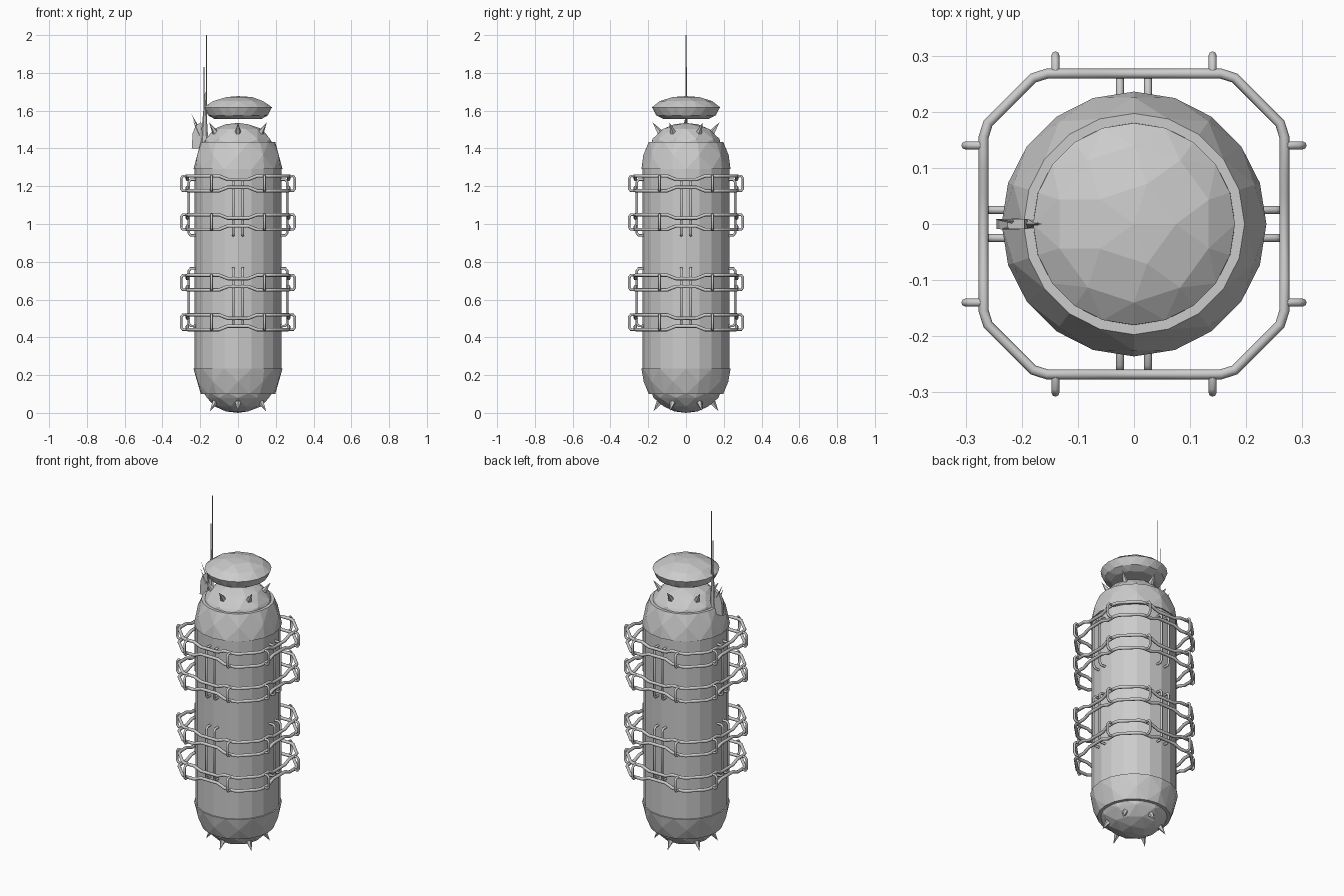
import bpy, bmesh, math
from mathutils import Vector, Matrix

cube = bpy.data.objects.get("Cube")
if cube:
    bpy.data.objects.remove(cube, do_unlink=True)

grey = bpy.data.materials.new("light_grey")
grey.use_nodes = True
COLOUR = (0.6, 0.6, 0.6, 1)
grey.diffuse_color = COLOUR
grey.node_tree.nodes["Principled BSDF"].inputs["Base Color"].default_value = COLOUR


def add_mesh(name, bm):
    bmesh.ops.recalc_face_normals(bm, faces=bm.faces)
    mesh = bpy.data.meshes.new(name)
    bm.to_mesh(mesh)
    bm.free()
    mesh.materials.append(grey)
    obj = bpy.data.objects.new(name, mesh)
    bpy.context.collection.objects.link(obj)
    return obj


def faceted(name, rings):
    """Convex low-poly solid around z from (sides, radius, height) rings."""
    bm = bmesh.new()
    for i, (n, r, z) in enumerate(rings):
        for k in range(n):
            a = math.tau * (k + 0.5 * (i % 2)) / n
            bm.verts.new((r * math.cos(a), r * math.sin(a), z))
    res = bmesh.ops.convex_hull(bm, input=bm.verts[:])
    bmesh.ops.dissolve_limit(bm, angle_limit=0.02, verts=bm.verts[:], edges=bm.edges[:])
    return add_mesh(name, bm)


def tube(name, paths, radius, cyclic=False):
    """Round tubes along straight-segment paths, turned into one mesh."""
    curve = bpy.data.curves.new(name, 'CURVE')
    curve.dimensions = '3D'
    curve.bevel_depth = radius
    curve.bevel_resolution = 2
    curve.use_fill_caps = True
    for path in paths:
        s = curve.splines.new('POLY')
        s.points.add(len(path) - 1)
        for p, co in zip(s.points, path):
            p.co = (*co, 1)
        s.use_cyclic_u = cyclic
    temp = bpy.data.objects.new(name + "_path", curve)
    bpy.context.collection.objects.link(temp)
    bpy.context.view_layer.update()
    dg = bpy.context.evaluated_depsgraph_get()
    mesh = bpy.data.meshes.new_from_object(temp.evaluated_get(dg))
    bpy.data.objects.remove(temp, do_unlink=True)
    mesh.materials.clear()
    mesh.materials.append(grey)
    mesh.name = name
    obj = bpy.data.objects.new(name, mesh)
    bpy.context.collection.objects.link(obj)
    return obj


def cone(bm, base, tip, radius, sides=5, flat=1.0):
    base, tip = Vector(base), Vector(tip)
    d = tip - base
    m = (Matrix.Translation((base + tip) / 2) @ Matrix.Diagonal((1, flat, 1, 1))
         @ d.to_track_quat('Z', 'Y').to_matrix().to_4x4())
    bmesh.ops.create_cone(bm, cap_ends=True, segments=sides, radius1=radius,
                          radius2=0, depth=d.length, matrix=m)


def turned(points, quarter):
    m = Matrix.Rotation(quarter * math.pi / 2, 3, 'Z')
    return [m @ Vector(p) for p in points]


# Hull: barrel, two tapered shoulders, two domes
faceted("barrel", [(20, 0.229, 0.22), (20, 0.229, 1.30)]).data
barrel = bpy.data.objects["barrel"]
bpy.data.objects.remove(barrel, do_unlink=True)
faceted("barrel", [(20, 0.229, 0.22), (1, 0, 0.22), (20, 0.229, 1.30)])
faceted("upper_shoulder", [(20, 0.236, 1.29), (10, 0.226, 1.365), (20, 0.197, 1.435)])
faceted("lower_shoulder", [(20, 0.236, 0.235), (10, 0.224, 0.165), (20, 0.197, 0.10)])
faceted("upper_dome", [(20, 0.181, 1.43), (10, 0.178, 1.45), (10, 0.128, 1.503),
                       (5, 0.065, 1.528), (1, 0, 1.535)])
faceted("lower_dome", [(20, 0.181, 0.105), (10, 0.172, 0.08), (10, 0.125, 0.035),
                       (5, 0.065, 0.008), (1, 0, 0)])

# Floating disc above the dome
faceted("top_disc", [(10, 0.125, 1.556), (20, 0.16, 1.575), (20, 0.18, 1.618),
                     (10, 0.14, 1.65), (5, 0.075, 1.672), (1, 0, 1.677)])

# Six spikes on each dome
for name, base_r, base_z, tip_r, tip_z in (("upper_spikes", 0.135, 1.48, 0.177, 1.538),
                                           ("lower_spikes", 0.138, 0.06, 0.172, 0.008)):
    bm = bmesh.new()
    for k in range(6):
        a = math.pi / 2 + k * math.tau / 6
        c, s = math.cos(a), math.sin(a)
        cone(bm, (base_r * c, base_r * s, base_z), (tip_r * c, tip_r * s, tip_z), 0.018)
    add_mesh(name, bm)

# Cage rails: chamfered square loops, pinched at the middle of each side
R = 0.268
LEVELS = (1.215, 1.01, 0.69, 0.48)
HALF = 0.039


def rail_path(z, toward):
    pinch = toward * 0.018
    side = [(-0.18, -0.26, z), (-0.155, -R, z), (-0.10, -R, z), (-0.055, -R, z + pinch)]
    side += [(-x, y, h) for x, y, h in reversed(side)]
    return [p for q in range(4) for p in turned(side, q)]


for i, z in enumerate(LEVELS):
    tube(f"rail_pair_{i + 1}", [rail_path(z + HALF, -1), rail_path(z - HALF, 1)],
         0.009, cyclic=True)

# Outward handles joining the two rails of a pair
handles = []
for z in LEVELS:
    for x in (-0.14, 0.14):
        half = [(x, -R, z + HALF), (x, -0.292, z + HALF), (x, -0.301, z + HALF - 0.012)]
        shape = half + [(a, b, 2 * z - h) for a, b, h in reversed(half)]
        handles += [turned(shape, q) for q in range(4)]
tube("cage_handles", handles, 0.007)

# Paired upright bars whose ends bend into the hull
posts = []
for low, high in ((0.46, 0.765), (0.94, 1.235)):
    for x in (-0.025, 0.025):
        shape = [(x, -0.215, low), (x, -0.25, low), (x, -0.26, low + 0.012),
                 (x, -0.26, high - 0.012), (x, -0.25, high), (x, -0.215, high)]
        posts += [turned(shape, q) for q in range(4)]
tube("cage_uprights", posts, 0.007)

# Antenna cluster on the right shoulder
tube("tall_mast", [[(-0.167, 0, 1.42), (-0.167, 0, 2.0)]], 0.002)
tube("short_mast", [[(-0.18, 0.004, 1.42), (-0.18, 0.004, 1.83)]], 0.002)

bm = bmesh.new()
cone(bm, (-0.178, 0, 1.42), (-0.174, 0, 1.71), 0.022, 6, 0.45)
cone(bm, (-0.205, 0.004, 1.50), (-0.248, 0.008, 1.585), 0.006, 4)
cone(bm, (-0.205, -0.004, 1.47), (-0.24, -0.01, 1.555), 0.006, 4)
add_mesh("antenna_blades", bm)

bm = bmesh.new()
outline = [(-0.245, 1.40), (-0.20, 1.40), (-0.19, 1.47), (-0.195, 1.54), (-0.225, 1.52), (-0.24, 1.48)]
face = bm.faces.new([bm.verts.new((x, -0.009, z)) for x, z in outline])
ext = bmesh.ops.extrude_face_region(bm, geom=[face])
bmesh.ops.translate(bm, vec=(0, 0.018, 0),
                    verts=[v for v in ext["geom"] if isinstance(v, bmesh.types.BMVert)])
add_mesh("antenna_fin", bm)
